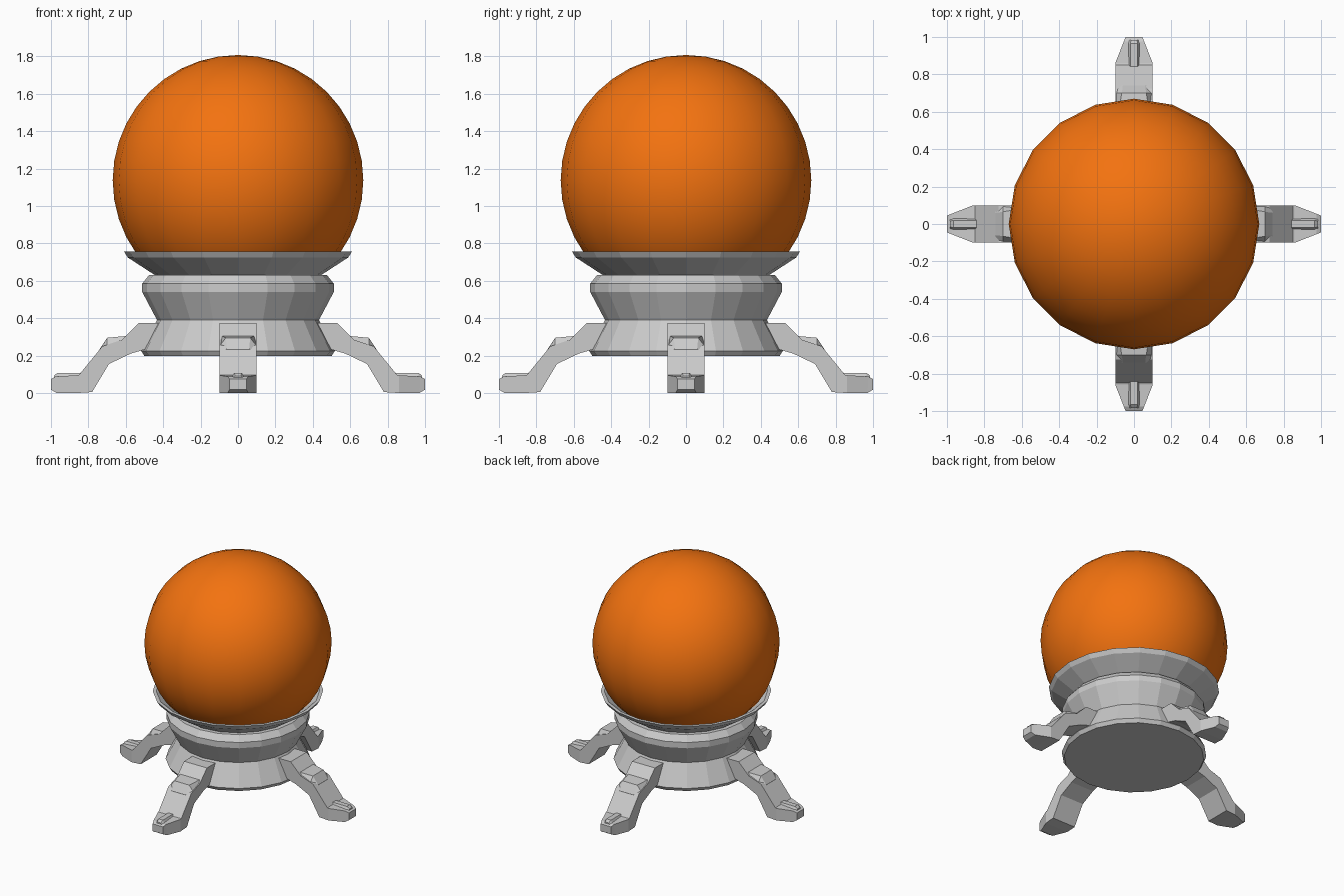
import bpy, bmesh, math
from mathutils import Matrix

if "Cube" in bpy.data.objects:
    bpy.data.objects.remove(bpy.data.objects["Cube"])


def make_object(name, bm):
    bmesh.ops.recalc_face_normals(bm, faces=bm.faces)
    mesh = bpy.data.meshes.new(name)
    bm.to_mesh(mesh)
    bm.free()
    ob = bpy.data.objects.new(name, mesh)
    bpy.context.collection.objects.link(ob)
    return ob


def loft(bm, rings, closed=False):
    """Skin rings of points; either cap the ends or join last to first."""
    rows = [[bm.verts.new(p) for p in ring] for ring in rings]
    pairs = list(zip(rows, rows[1:]))
    for a, b in pairs:
        n = len(a)
        for i in range(n):
            j = (i + 1) % n
            bm.faces.new((a[i], a[j], b[j], b[i]))
    bm.faces.new(rows[0])
    bm.faces.new(rows[-1])


def section(rt, zt, wt, rb, zb, wb):
    """Four-sided leg section: top edge and bottom edge."""
    return [(rt, -wt, zt), (rt, wt, zt), (rb, wb, zb), (rb, -wb, zb)]


# Glass ball
bm = bmesh.new()
bmesh.ops.create_uvsphere(bm, u_segments=20, v_segments=20, radius=0.67,
                          matrix=Matrix.Translation((0, 0, 1.137)))
for f in bm.faces:
    f.smooth = True
ball = make_object("ball", bm)
orange = bpy.data.materials.new("orange")
orange.diffuse_color = (0.9, 0.17, 0.005, 1)
orange.use_nodes = True
orange.node_tree.nodes["Principled BSDF"].inputs["Base Color"].default_value = orange.diffuse_color
ball.data.materials.append(orange)

# Turned pedestal with a flared cup, as a 20-sided lathe shape
profile = [(0.50, 0.197), (0.518, 0.225), (0.433, 0.39), (0.512, 0.54),
           (0.512, 0.585), (0.476, 0.63), (0.444, 0.63), (0.59, 0.725),
           (0.61, 0.757), (0.585, 0.757), (0.44, 0.655)]
bm = bmesh.new()
loft(bm, [[(r * math.cos(math.tau * i / 20), r * math.sin(math.tau * i / 20), z)
           for i in range(20)] for r, z in profile])
make_object("pedestal", bm)

# Four legs, each with a knee pad and a toe claw
leg_path = [(0.42, 0.375, 0.1, 0.42, 0.24, 0.1),
            (0.53, 0.375, 0.1, 0.49, 0.235, 0.1),
            (0.62, 0.285, 0.1, 0.575, 0.21, 0.1),
            (0.725, 0.25, 0.1, 0.69, 0.155, 0.1),
            (0.85, 0.097, 0.1, 0.78, 0.005, 0.1),
            (0.86, 0.095, 0.1, 0.86, 0.0, 0.1),
            (0.975, 0.088, 0.055, 0.97, 0.0, 0.055),
            (1.0, 0.075, 0.045, 1.0, 0.018, 0.045)]
pad_path = [(0.595, 0.305, 0.085, 0.60, 0.27, 0.1),
            (0.70, 0.295, 0.065, 0.70, 0.25, 0.1),
            (0.74, 0.235, 0.06, 0.74, 0.22, 0.1)]
claw_path = [(0.84, 0.108, 0.02, 0.84, 0.08, 0.035),
             (0.965, 0.108, 0.02, 0.965, 0.08, 0.035),
             (0.985, 0.092, 0.015, 0.985, 0.075, 0.03)]
for k, side in enumerate(("right", "back", "left", "front")):
    bm = bmesh.new()
    for path in (leg_path, pad_path, claw_path):
        loft(bm, [section(*s) for s in path])
    bm.transform(Matrix.Rotation(k * math.pi / 2, 4, 'Z'))
    make_object(side + "_leg", bm)
